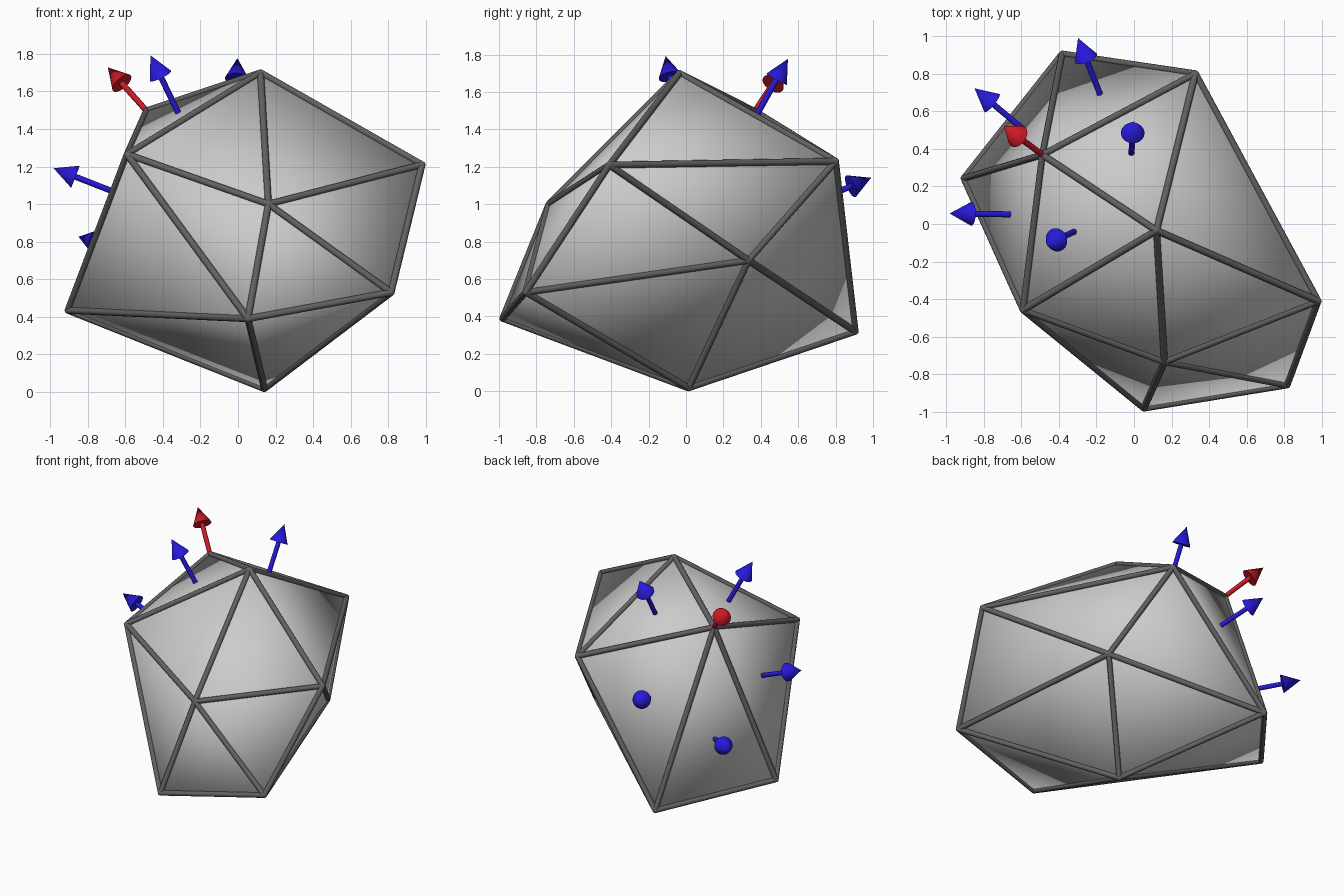
import bpy, bmesh
from mathutils import Vector, Matrix

if "Cube" in bpy.data.objects:
    bpy.data.objects.remove(bpy.data.objects["Cube"])

TOP = Vector((0.12, -0.035, 1.70))
BOTTOM = Vector((0.14, 0.013, 0.018))
UPPER = [Vector(p) for p in ((-0.487, 0.368, 1.497), (-0.59, -0.457, 1.265), (0.162, -0.733, 1.0),
                             (0.98, -0.41, 1.21), (0.327, 0.80, 1.23))]
LOWER = [Vector(p) for p in ((-0.905, 0.243, 0.435), (0.053, -0.98, 0.39), (0.815, -0.857, 0.53),
                             (0.50, 0.334, 0.70), (-0.382, 0.905, 0.32))]
STRUT_R = 0.018


def material(name, rgb):
    mat = bpy.data.materials.new(name)
    mat.diffuse_color = (*rgb, 1)
    mat.use_nodes = True
    mat.node_tree.nodes["Principled BSDF"].inputs["Base Color"].default_value = mat.diffuse_color
    return mat


def finish(name, bm, mat=None, smooth_all=False):
    me = bpy.data.meshes.new(name)
    bm.to_mesh(me)
    bm.free()
    ob = bpy.data.objects.new(name, me)
    bpy.context.collection.objects.link(ob)
    if mat:
        me.materials.append(mat)
    bpy.ops.object.select_all(action='DESELECT')
    ob.select_set(True)
    bpy.context.view_layer.objects.active = ob
    if smooth_all:
        bpy.ops.object.shade_smooth()
    else:
        bpy.ops.object.shade_smooth_by_angle(angle=0.8)
    return ob


def add_cone(bm, a, b, r1, r2, segs=16):
    d = b - a
    m = Matrix.Translation((a + b) / 2) @ d.to_track_quat('Z', 'Y').to_matrix().to_4x4()
    bmesh.ops.create_cone(bm, cap_ends=True, segments=segs, radius1=r1, radius2=r2,
                          depth=d.length, matrix=m)


def arrow(name, base, direction, mat, length=0.345, head=0.125):
    neck = base + direction * (length - head)
    bm = bmesh.new()
    add_cone(bm, base, neck, 0.016, 0.016)
    add_cone(bm, neck, base + direction * length, 0.063, 0.0, 24)
    finish(name, bm, mat)


# Irregular twenty-sided body: top point, two staggered rings, bottom point
bm = bmesh.new()
top, bottom = bm.verts.new(TOP), bm.verts.new(BOTTOM)
up = [bm.verts.new(p) for p in UPPER]
low = [bm.verts.new(p) for p in LOWER]
for i in range(5):
    j = (i + 1) % 5
    for tri in ((top, up[i], up[j]), (up[i], low[i], up[j]),
                (up[j], low[i], low[j]), (bottom, low[j], low[i])):
        bm.faces.new(tri)
bm.normal_update()
edges = [tuple(v.co.copy() for v in e.verts) for e in bm.edges]
points = [v.co.copy() for v in bm.verts]
corner = up[0].co.copy()
fan = [(f.calc_center_median(), f.normal.copy()) for f in up[0].link_faces]
finish("body", bm, smooth_all=True)

# Struts along every edge, with round joints
bm = bmesh.new()
for a, b in edges:
    add_cone(bm, a, b, STRUT_R, STRUT_R, 12)
for p in points:
    bmesh.ops.create_uvsphere(bm, u_segments=12, v_segments=8, radius=STRUT_R,
                              matrix=Matrix.Translation(p))
finish("edge_struts", bm, material("dark_grey", (0.12, 0.12, 0.12)))

# Face normal arrows around one corner, and their average at the corner
blue = material("blue", (0.02, 0.01, 0.7))
for k, (centre, normal) in enumerate(fan):
    arrow(f"face_arrow_{k + 1}", centre, normal, blue)
average = sum((n for _, n in fan), Vector()).normalized()
arrow("corner_arrow", corner, average, material("red", (0.6, 0.01, 0.02)))
